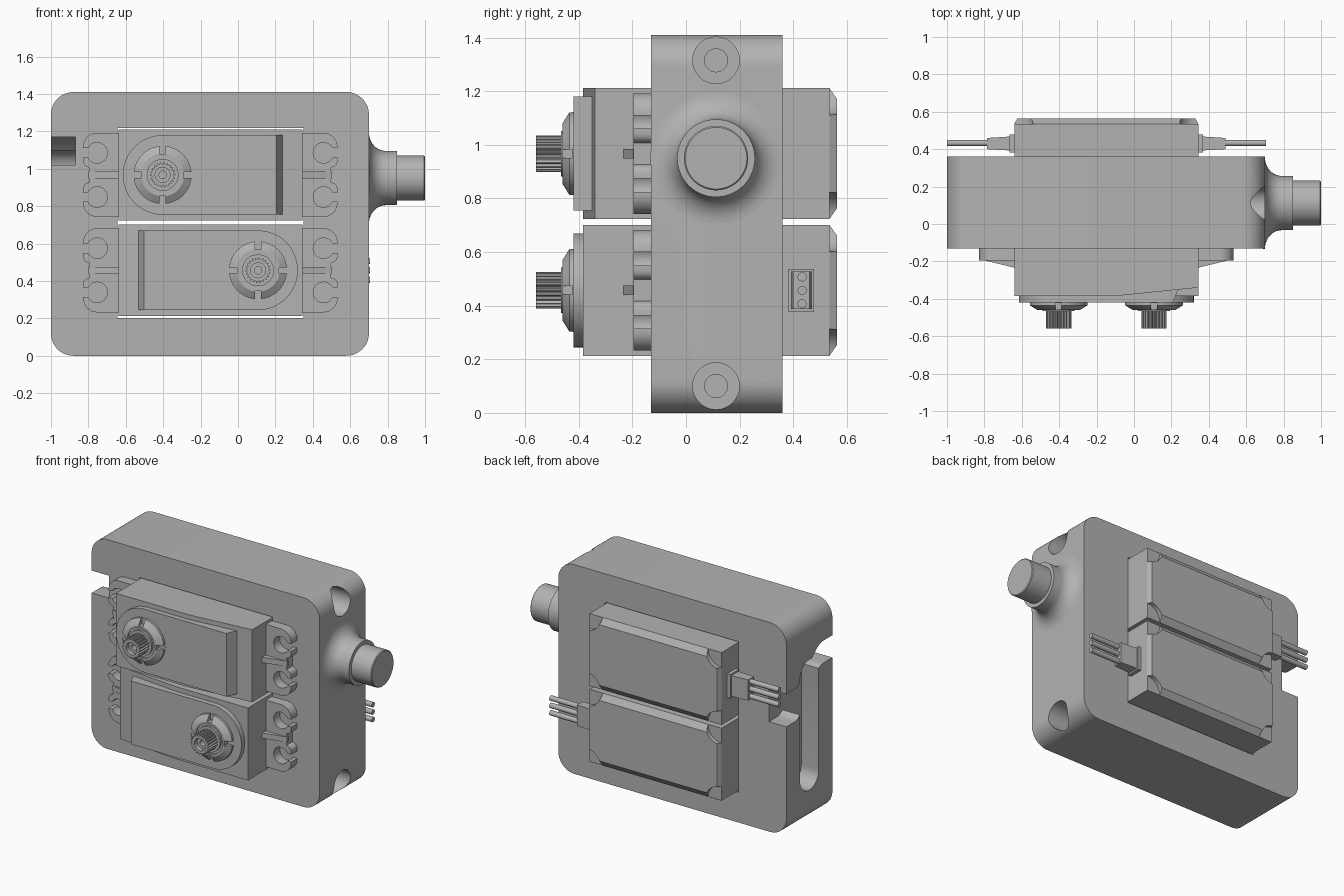
import bpy, bmesh, math
from mathutils import Matrix, Vector

if "Cube" in bpy.data.objects:
    bpy.data.objects.remove(bpy.data.objects["Cube"])

grey = bpy.data.materials.new("plain grey")
grey.diffuse_color = (0.45, 0.45, 0.45, 1)
grey.use_nodes = True
grey.node_tree.nodes["Principled BSDF"].inputs["Base Color"].default_value = grey.diffuse_color


def loft(name, rings):
    """Skin a series of equal-length point rings and cap both ends."""
    bm = bmesh.new()
    vs = [[bm.verts.new(p) for p in r] for r in rings]
    n = len(vs[0])
    for a, b in zip(vs, vs[1:]):
        for i in range(n):
            j = (i + 1) % n
            bm.faces.new((a[i], a[j], b[j], b[i]))
    bm.faces.new(vs[0])
    bm.faces.new(vs[-1])
    bmesh.ops.recalc_face_normals(bm, faces=bm.faces)
    me = bpy.data.meshes.new(name)
    bm.to_mesh(me)
    bm.free()
    me.materials.append(grey)
    ob = bpy.data.objects.new(name, me)
    bpy.context.collection.objects.link(ob)
    return ob


def lift(pts, d, axis):
    """Place a 2D outline at depth d on the given axis."""
    if axis == 'x':
        return [(d, a, b) for a, b in pts]
    if axis == 'y':
        return [(a, d, b) for a, b in pts]
    return [(a, b, d) for a, b in pts]


def prism(name, pts, d0, d1, axis):
    return loft(name, [lift(pts, d0, axis), lift(pts, d1, axis)])


def arc(cx, cy, r, a0, a1, n=8):
    return [(cx + r * math.cos(math.radians(a0 + (a1 - a0) * i / n)),
             cy + r * math.sin(math.radians(a0 + (a1 - a0) * i / n))) for i in range(n + 1)]


def circle(cx, cy, r, n=32):
    return arc(cx, cy, r, 0, 360, n)[:-1]


def rect(a0, a1, b0, b1):
    return [(a0, b0), (a1, b0), (a1, b1), (a0, b1)]


def lathe(name, profile, axis, c, n=48):
    """profile: (radius, depth along axis)."""
    return loft(name, [lift(circle(c[0], c[1], r, n), d, axis) for r, d in profile])


def cut(ob, cutters):
    for c in cutters:
        c.hide_render = True
        m = ob.modifiers.new("cut", 'BOOLEAN')
        m.operation, m.solver, m.object = 'DIFFERENCE', 'EXACT', c
    dg = bpy.context.evaluated_depsgraph_get()
    me = bpy.data.meshes.new_from_object(ob.evaluated_get(dg))
    ob.modifiers.clear()
    ob.data = me
    for c in cutters:
        bpy.data.objects.remove(c)
    return ob


# Rounded housing block
R = 0.12
outline = (arc(0.7 - R, 1.41 - R, R, 0, 90, 12) + arc(-1 + R, 1.41 - R, R, 90, 180, 12)
           + arc(-1 + R, R, R, 180, 270, 12) + arc(0.7 - R, R, R, 270, 360, 12))
block = prism("housing_block", outline, -0.13, 0.36, 'y')
cutters = [prism("pocket", rect(-0.645, 0.35, 0.203, 1.218), -0.3, 0.5, 'y')]
# Counterbored screw holes in the right side
for z in (0.1, 1.315):
    cutters.append(lathe("bore", [(0.087, 0.9), (0.087, 0.52), (0.043, 0.52), (0.043, 0.4)],
                         'x', (0.112, z), 32))
# Cable slot and winding cable passage in the left side
cutters.append(prism("slot", arc(0.115, 1.0, 0.1, 0, 180, 16) + arc(0.115, 0.32, 0.1, 180, 360, 16),
                     -1.1, -0.87, 'x'))


def sweep(z0, z1, n=14):
    return [(-0.03 + 0.3 * t / n, z0 + (z1 - z0) * (3 * (t / n) ** 2 - 2 * (t / n) ** 3))
            for t in range(n + 1)]


lower = [(-0.2, 1.02)] + sweep(1.02, 0.74) + [(0.5, 0.74)]
upper = [(-0.2, 1.17)] + sweep(1.17, 0.96) + [(0.5, 0.96)]
cutters.append(prism("passage", lower + upper[::-1], -1.1, -0.87, 'x'))
cut(block, cutters)

# Flared side spigot
flare = [(y, x) for x, y in arc(0.79, 0.245, 0.09, 180, 270, 10)]
flare = [(0.245 - (0.245 - r) * 0.1 / 0.09, x) for r, x in flare]
lathe("side_spigot", [(0.245, 0.69)] + flare
      + [(0.145, 0.85), (0.12, 0.85), (0.12, 0.995), (0.115, 1.0)], 'x', (0.112, 0.95), 64)


def servo(tag, z, flip):
    """One servo, built around its own centre with the shaft toward -x."""
    parts = []
    H, W = 0.244, 0.492
    SX = -0.255

    # Case with sloping front
    parts.append(prism("case", [(-W, -0.385), (0.05, -0.385), (W, -0.34), (W, 0.535), (-W, 0.535)],
                       -H, H, 'z'))
    # Chamfered back cap with scooped corners
    cap = loft("back_cap", [lift(rect(-W, W, -H, H), 0.535, 'y'),
                            lift(rect(-W + 0.015, W - 0.015, -H + 0.04, H - 0.04), 0.563, 'y')])
    cut(cap, [prism("scoop", circle(sx * W, sz * H, 0.1, 24), 0.5355, 0.6, 'y')
              for sx in (-1, 1) for sz in (-1, 1)])
    parts.append(cap)
    # Raised front plate, round at the shaft end and sloped at the other
    round_end = arc(SX, 0, 0.213, 90, 270, 24)
    parts.append(loft("front_plate", [lift(round_end + [(x, -0.213), (x, 0.213)], y, 'y')
                                      for x, y in ((0.39, -0.34), (0.355, -0.42))]))
    # Notched shaft collar
    collar = lathe("shaft_collar", [(0.155, -0.41), (0.155, -0.435), (0.115, -0.46),
                                    (0.1, -0.46), (0.1, -0.452), (0.085, -0.452), (0.085, -0.466)],
                   'y', (SX, 0))
    notches = []
    for sx, sz in ((1, 0), (-1, 0), (0, 1), (0, -1)):
        x, zz = SX + sx * 0.145, sz * 0.145
        hx, hz = (0.033, 0.016) if sx else (0.016, 0.033)
        notches.append(prism("notch", rect(x - hx, x + hx, zz - hz, zz + hz), -0.423, -0.5, 'y'))
    parts.append(cut(collar, notches))
    # Toothed output shaft with a stepped bore
    n = 88
    teeth = [(SX + r * math.cos(a), r * math.sin(a)) for a, r in
             ((2 * math.pi * i / n, 0.068 if i % 4 < 2 else 0.058) for i in range(n))]
    wide, small = circle(SX, 0, 0.04, n), circle(SX, 0, 0.02, n)
    parts.append(loft("output_shaft", [lift(p, y, 'y') for p, y in
                                       ((teeth, -0.45), (teeth, -0.56), (wide, -0.56),
                                        (wide, -0.53), (small, -0.53), (small, -0.48))]))
    # Mounting ears with open screw slots, plus ribs
    half = ([(0.48, 0.225)] + arc(0.605, 0.15, 0.075, 90, 0) + [(0.68, 0.143)]
            + arc(0.605, 0.118, 0.055, 27, 333, 20) + [(0.68, 0.093)]
            + arc(0.645, 0.075, 0.035, 0, -90, 5))
    ear = half + [(x, -zz) for x, zz in half[::-1]]
    for s, side in ((1, "far"), (-1, "near")):
        parts.append(prism(side + "_ear", [(s * x, zz) for x, zz in ear], -0.195, -0.13, 'y'))
        parts.append(prism(side + "_rib", [(s * 0.485, -0.235), (s * 0.65, -0.195),
                                           (s * 0.65, -0.18), (s * 0.485, -0.18)],
                           -0.018, 0.018, 'z'))
    # Cable plug and three wires
    parts.append(prism("plug_base", rect(0.383, 0.478, -0.08, 0.08), -0.48, -0.517, 'x'))
    parts.append(loft("plug", [lift(rect(0.393, 0.468, -0.07, 0.07), -0.51, 'x'),
                               lift(rect(0.4, 0.46, -0.07, 0.07), -0.638, 'x')]))
    for i in (-1, 0, 1):
        parts.append(prism("wire_%d" % (i + 2), circle(0.433, i * 0.05, 0.017, 16),
                           -0.62, -0.853, 'x'))
    # Turn the second servo half round and place it
    turn = Matrix.Rotation(0 if flip > 0 else math.pi, 4, 'Y')
    for p in parts:
        p.name = tag + "_" + p.name.split(".")[0]
        p.data.transform(Matrix.Translation(Vector((-0.148, 0, z))) @ turn)


servo("upper_servo", 0.967, 1)
servo("lower_servo", 0.457, -1)

# Smooth the round surfaces, keep hard edges
for ob in bpy.context.collection.objects:
    ob.data.shade_smooth()
    ob.data.set_sharp_from_angle(angle=math.radians(30))
